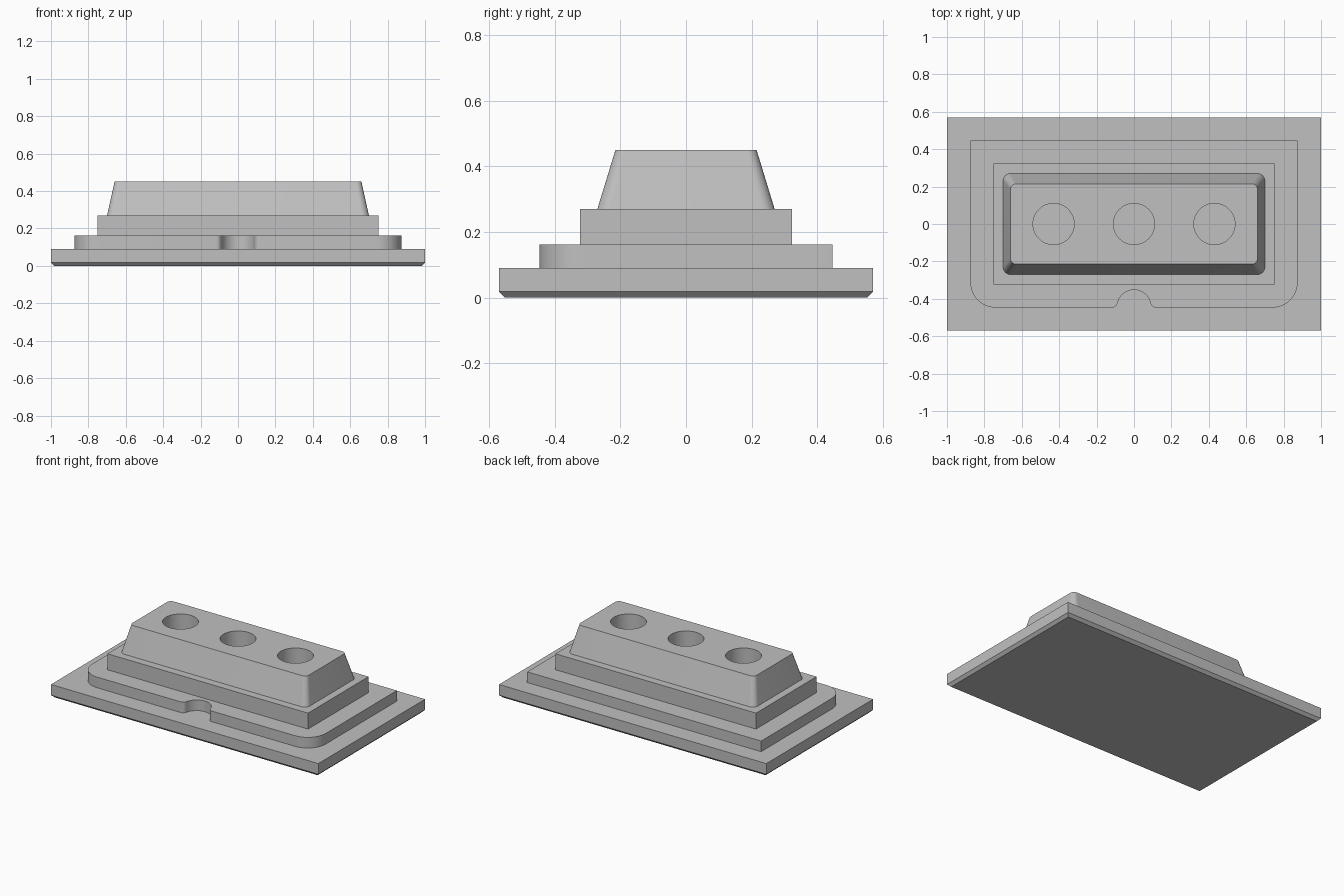
import bpy
import bmesh
from math import sin, cos, pi, radians, atan2, hypot

cube = bpy.data.objects.get("Cube")
if cube:
    bpy.data.objects.remove(cube, do_unlink=True)

grey = bpy.data.materials.new("plain grey")
grey.use_nodes = True
colour = (0.53, 0.53, 0.53, 1)
grey.diffuse_color = colour
grey.node_tree.nodes["Principled BSDF"].inputs["Base Color"].default_value = colour


def arc(cx, cy, r, start, end, steps=10):
    """Points along an arc, angles in degrees."""
    angles = [radians(start + (end - start) * i / steps) for i in range(steps + 1)]
    return [(cx + r * cos(a), cy + r * sin(a)) for a in angles]


def rectangle(x, y):
    return [(-x, -y), (x, -y), (x, y), (-x, y)]


def rounded_rectangle(x, y, r):
    a, b = x - r, y - r
    return (arc(a, b, r, 0, 90) + arc(-a, b, r, 90, 180)
            + arc(-a, -b, r, 180, 270) + arc(a, -b, r, 270, 360))


def loft(name, sections):
    """Closed solid through (height, outline) sections."""
    bm = bmesh.new()
    rings = [[bm.verts.new((x, y, z)) for x, y in outline] for z, outline in sections]
    bm.faces.new(rings[0][::-1])
    bm.faces.new(rings[-1])
    for low, high in zip(rings, rings[1:]):
        for i in range(len(low)):
            j = (i + 1) % len(low)
            bm.faces.new((low[i], low[j], high[j], high[i]))
    bmesh.ops.recalc_face_normals(bm, faces=bm.faces)
    mesh = bpy.data.meshes.new(name)
    bm.to_mesh(mesh)
    bm.free()
    obj = bpy.data.objects.new(name, mesh)
    bpy.context.collection.objects.link(obj)
    mesh.materials.append(grey)
    return obj


def smooth(obj):
    bpy.ops.object.select_all(action='DESELECT')
    obj.select_set(True)
    bpy.context.view_layer.objects.active = obj
    bpy.ops.object.shade_smooth_by_angle(angle=radians(25))


# Base plate with a chamfered underside
BASE_TOP, STEP_TOP, BLOCK_TOP, TOP = 0.09, 0.162, 0.27, 0.45
c = 0.018
loft("base_plate", [(0, rectangle(1 - c, 0.57 - c)),
                    (c, rectangle(1, 0.57)), (BASE_TOP, rectangle(1, 0.57))])

# Lower step: square rear corners, rounded front corners, filleted notch
w, d, corner = 0.875, 0.447, 0.135
notch_r, fillet = 0.09, 0.03
notch_y = -d + 0.005
dy = fillet - 0.005
dx = ((notch_r + fillet) ** 2 - dy ** 2) ** 0.5
tilt = math_tilt = atan2(dy, dx) * 180 / pi
outline = [(w, d), (-w, d)]
outline += arc(-w + corner, -d + corner, corner, 180, 270)
outline += arc(-dx, -d + fillet, fillet, -90, -tilt, 8)
outline += arc(0, notch_y, notch_r, 180 - tilt, tilt, 24)[1:-1]
outline += arc(dx, -d + fillet, fillet, 180 + tilt, 270, 8)
outline += arc(w - corner, -d + corner, corner, 270, 360)
smooth(loft("notched_step", [(BASE_TOP, outline), (STEP_TOP, outline)]))

# Plain upper step
block = rectangle(0.75, 0.323)
loft("upper_step", [(STEP_TOP, block), (BLOCK_TOP, block)])

# Tapered top with three round sockets
top = loft("tapered_top", [(BLOCK_TOP, rounded_rectangle(0.7, 0.27, 0.04)),
                           (TOP, rounded_rectangle(0.66, 0.215, 0.03))])
for x in (-0.43, 0, 0.43):
    circle = arc(x, 0, 0.11, 0, 360, 48)[:-1]
    cutter = loft("socket_cutter", [(BLOCK_TOP - 0.05, circle), (TOP + 0.05, circle)])
    cutter.hide_render = True
    bpy.context.view_layer.objects.active = top
    cut = top.modifiers.new("socket", 'BOOLEAN')
    cut.operation = 'DIFFERENCE'
    cut.solver = 'EXACT'
    cut.object = cutter
    bpy.ops.object.modifier_apply(modifier=cut.name)
    bpy.data.objects.remove(cutter, do_unlink=True)
smooth(top)
